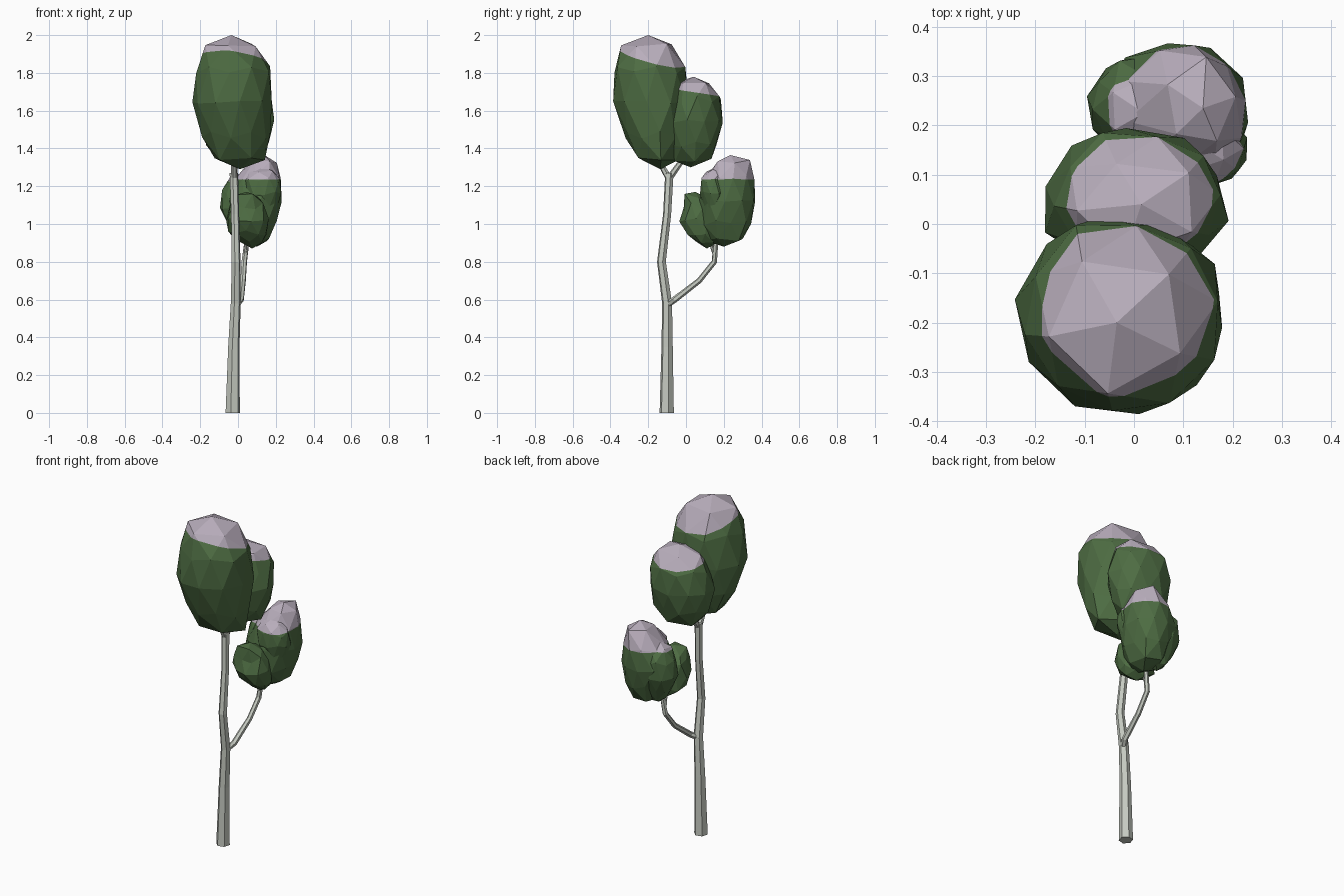
import bpy, bmesh, math, random
from mathutils import Vector


def material(name, rgb):
    m = bpy.data.materials.new(name)
    m.diffuse_color = (*rgb, 1)
    return m


BARK = material("pale bark", (0.56, 0.59, 0.53))
LEAF = material("leaf green", (0.075, 0.15, 0.055))
SNOW = material("lilac snow", (0.48, 0.42, 0.50))


def finish(name, bm, mats):
    bmesh.ops.recalc_face_normals(bm, faces=bm.faces)
    mesh = bpy.data.meshes.new(name)
    bm.to_mesh(mesh)
    bm.free()
    for m in mats:
        mesh.materials.append(m)
    bpy.context.collection.objects.link(bpy.data.objects.new(name, mesh))


def limb(name, path, sides=6):
    """Tapered faceted tube along (x, y, z, radius) points."""
    bm = bmesh.new()
    pts = [Vector(p[:3]) for p in path]
    rings = []
    for i, p in enumerate(pts):
        if i == 0 and p.z == 0:
            t = Vector((0, 0, 1))
        else:
            t = (pts[min(i + 1, len(pts) - 1)] - pts[max(i - 1, 0)]).normalized()
        u = Vector((0, 1, 0)).cross(t) if abs(t.y) < 0.9 else Vector((1, 0, 0))
        u = (u - t * u.dot(t)).normalized()
        v = t.cross(u)
        rings.append([bm.verts.new(p + path[i][3] * (u * math.cos(a) + v * math.sin(a)))
                      for a in (2 * math.pi * k / sides + 0.26 for k in range(sides))])
    for a, b in zip(rings, rings[1:]):
        for k in range(sides):
            j = (k + 1) % sides
            bm.faces.new((a[k], a[j], b[j], b[k]))
    bm.faces.new(rings[0])
    bm.faces.new(rings[-1])
    finish(name, bm, [BARK])


def foliage(name, rows, seed, jitter, snow=None, subdiv=2):
    """Icosphere fitted to rows of (z, x min, x max, y min, y max).
    snow = (point, normal) of the plane above which faces are snowy."""
    rnd = random.Random(seed)
    bm = bmesh.new()
    bmesh.ops.create_icosphere(bm, subdivisions=subdiv, radius=1)
    z0, z1 = rows[0][0], rows[-1][0]
    spin = rnd.uniform(0, 6)
    for v in bm.verts:
        z = z0 + (v.co.z + 1) / 2 * (z1 - z0)
        lo, hi = next(((a, b) for a, b in zip(rows, rows[1:]) if z <= b[0] + 1e-6),
                      (rows[-2], rows[-1]))
        f = min(1, max(0, (z - lo[0]) / (hi[0] - lo[0])))
        xa, xb, ya, yb = (p + (q - p) * f for p, q in zip(lo[1:], hi[1:]))
        flat = Vector((v.co.x, v.co.y))
        d = Vector((0, 0))
        if flat.length > 1e-4:
            a = math.atan2(flat.y, flat.x) + spin
            d = Vector((math.cos(a), math.sin(a))) * (1.03 + rnd.uniform(-1, 1) * jitter)
        v.co = ((xa + xb) / 2 + d.x * (xb - xa) / 2,
                (ya + yb) / 2 + d.y * (yb - ya) / 2,
                z + (rnd.uniform(-1, 1) * jitter * 0.15 if flat.length > 1e-4 else 0))
    if snow:
        p, n = Vector(snow[0]), Vector(snow[1]).normalized()
        bmesh.ops.bisect_plane(bm, geom=bm.verts[:] + bm.edges[:] + bm.faces[:],
                               dist=0.006, plane_co=p, plane_no=n)
        for f in bm.faces:
            f.material_index = int((f.calc_center_median() - p).dot(n) > 0)
    bmesh.ops.triangulate(bm, faces=bm.faces)
    finish(name, bm, [LEAF, SNOW])


# Trunk, its top fork, and the side branch
limb("trunk", [(-0.028, -0.102, 0, 0.039), (-0.022, -0.10, 0.35, 0.031),
               (-0.012, -0.10, 0.58, 0.027), (-0.01, -0.13, 0.80, 0.024),
               (-0.015, -0.10, 1.05, 0.022), (-0.022, -0.088, 1.27, 0.023)])
limb("front_fork", [(-0.022, -0.09, 1.24, 0.018), (-0.022, -0.13, 1.31, 0.015),
                    (-0.03, -0.16, 1.40, 0.010)])
limb("back_fork", [(-0.022, -0.09, 1.24, 0.018), (-0.015, -0.04, 1.31, 0.015),
                   (0, 0.02, 1.38, 0.010)])
limb("side_branch", [(-0.012, -0.105, 0.57, 0.018), (0.015, -0.06, 0.60, 0.017),
                     (0.027, 0.07, 0.70, 0.015), (0.033, 0.15, 0.80, 0.015),
                     (0.05, 0.16, 0.93, 0.013)])
limb("side_twig", [(0.035, 0.15, 0.84, 0.010), (0.045, 0.12, 0.93, 0.008)])

# Upper foliage clumps
foliage("upper_foliage", [
    (1.29, -0.06, 0.08, -0.20, -0.07), (1.35, -0.15, 0.15, -0.27, -0.04),
    (1.60, -0.235, 0.175, -0.38, 0.02), (1.80, -0.215, 0.18, -0.385, 0.01),
    (1.94, -0.185, 0.12, -0.35, -0.06), (2.00, -0.10, 0.03, -0.26, -0.14)],
    1, 0.05, ((0, -0.30, 1.90), (0.12, 0.25, 1)))
foliage("upper_back_foliage", [
    (1.30, -0.05, 0.08, -0.05, 0.10), (1.345, -0.14, 0.14, -0.07, 0.15),
    (1.55, -0.18, 0.18, -0.10, 0.185), (1.70, -0.15, 0.175, -0.08, 0.18),
    (1.745, -0.11, 0.13, -0.06, 0.13), (1.78, -0.03, 0.06, 0.00, 0.08)],
    2, 0.08, ((0, 0.06, 1.695), (0, 0.15, 1)))

# Lower foliage on the side branch: main clump with snowy lobes
foliage("lower_foliage", [
    (0.88, 0.06, 0.14, 0.16, 0.24), (0.92, 0.01, 0.18, 0.10, 0.31),
    (1.08, -0.05, 0.235, 0.08, 0.38), (1.20, -0.04, 0.225, 0.09, 0.35),
    (1.31, 0.04, 0.225, 0.13, 0.365), (1.365, 0.10, 0.18, 0.20, 0.27)],
    3, 0.09, ((0.1, 0.2, 1.235), (0, 0, 1)))
foliage("lower_right_lobe", [
    (1.02, 0.10, 0.18, 0.13, 0.19), (1.15, 0.04, 0.235, 0.075, 0.22),
    (1.26, 0.04, 0.215, 0.08, 0.22), (1.305, 0.08, 0.17, 0.13, 0.20)],
    7, 0.06, ((0.1, 0.2, 1.235), (0, 0, 1)))
foliage("lower_left_lobe", [
    (0.90, -0.01, 0.06, 0.18, 0.26), (1.08, -0.09, 0.12, 0.13, 0.34),
    (1.22, -0.08, 0.10, 0.16, 0.33), (1.27, -0.02, 0.06, 0.19, 0.26)],
    8, 0.06, ((0.0, 0.2, 1.225), (0, -0.1, 1)))
foliage("lower_front_foliage", [
    (0.87, 0.05, 0.10, 0.08, 0.14), (0.91, -0.02, 0.15, 0.03, 0.17),
    (1.00, -0.07, 0.17, -0.035, 0.17), (1.08, -0.05, 0.15, -0.02, 0.16),
    (1.15, -0.02, 0.11, -0.01, 0.12), (1.17, 0.01, 0.08, 0.01, 0.09)],
    4, 0.10)
